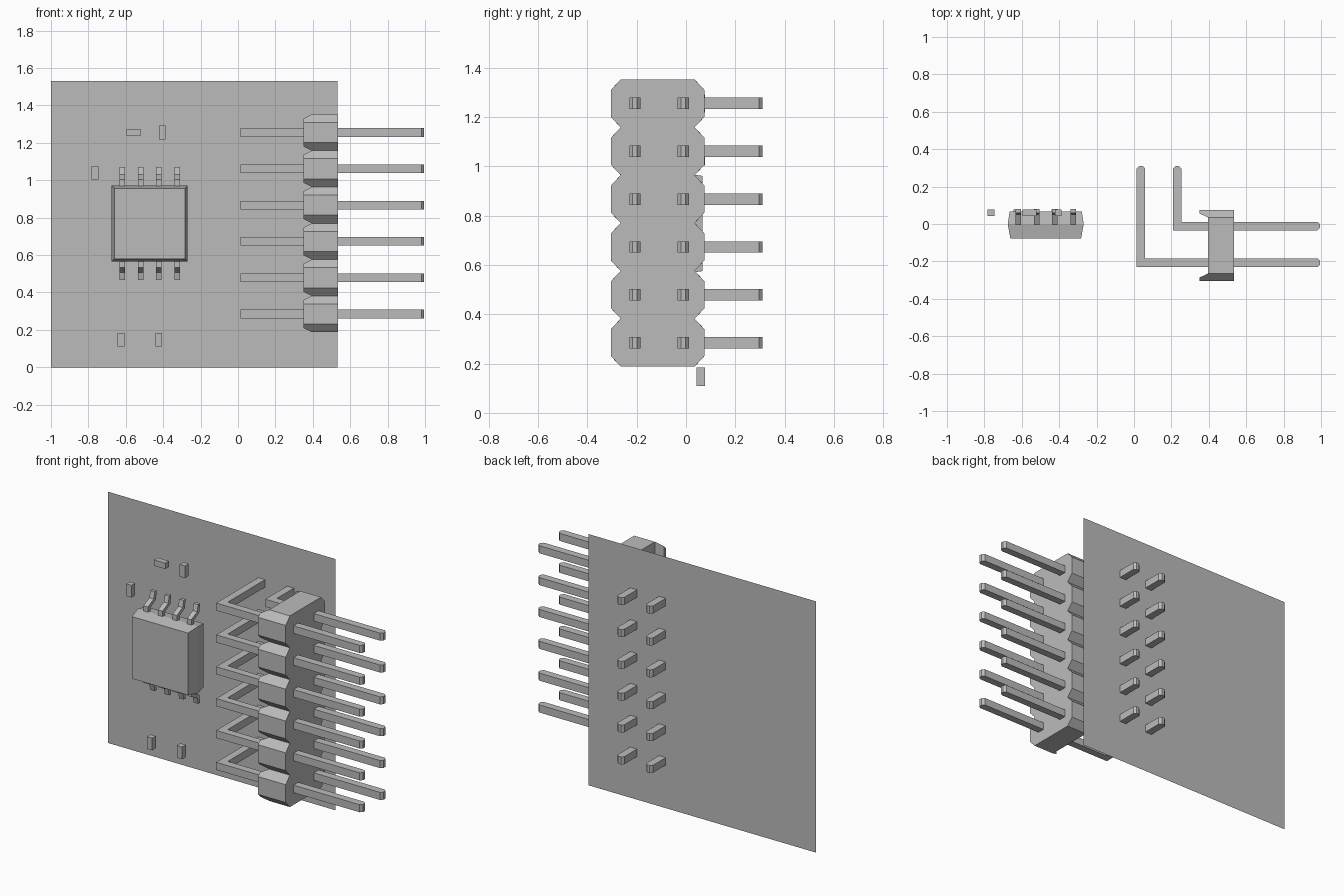
import bpy
import bmesh
from mathutils import Vector

cube = bpy.data.objects.get("Cube")
if cube:
    bpy.data.objects.remove(cube, do_unlink=True)

GREY = (0.5, 0.5, 0.5, 1.0)
grey = bpy.data.materials.new("plain grey")
grey.use_nodes = True
grey.diffuse_color = GREY
grey.node_tree.nodes["Principled BSDF"].inputs["Base Color"].default_value = GREY

ROWS = [0.285 + 0.194 * i for i in range(6)]
MID_Z = 0.768


def finish(name, bm):
    bmesh.ops.recalc_face_normals(bm, faces=bm.faces)
    mesh = bpy.data.meshes.new(name)
    bm.to_mesh(mesh)
    bm.free()
    mesh.materials.append(grey)
    obj = bpy.data.objects.new(name, mesh)
    bpy.context.collection.objects.link(obj)
    return obj


def prism(name, points, depth):
    """Extrude a flat outline along a vector."""
    bm = bmesh.new()
    face = bm.faces.new([bm.verts.new(p) for p in points])
    new = bmesh.ops.extrude_face_region(bm, geom=[face], use_keep_orig=True)
    verts = [g for g in new["geom"] if isinstance(g, bmesh.types.BMVert)]
    bmesh.ops.translate(bm, verts=verts, vec=Vector(depth))
    return finish(name, bm)


def loft(name, loops):
    """Join equal-length loops and cap both ends."""
    bm = bmesh.new()
    rings = [[bm.verts.new(p) for p in loop] for loop in loops]
    for a, b in zip(rings, rings[1:]):
        for i in range(len(a)):
            j = (i + 1) % len(a)
            bm.faces.new((a[i], a[j], b[j], b[i]))
    bm.faces.new(rings[0])
    bm.faces.new(rings[-1])
    return finish(name, bm)


def rect(y, x0, x1, z0, z1):
    return [(x0, y, z0), (x1, y, z0), (x1, y, z1), (x0, y, z1)]


# Board: a single thin sheet
bm = bmesh.new()
bm.faces.new([bm.verts.new(p) for p in rect(0.175, -1, 0.533, 0, 1.53)])
finish("board", bm)


# Right-angle pins with chamfered tips
def pin(name, x, y, z):
    w, c, tip, back = 0.046, 0.014, 0.995, 0.31
    outline = [(x, y), (tip - c, y), (tip, y + c), (tip, y + w - c),
               (tip - c, y + w), (x + w, y + w), (x + w, back - c),
               (x + w - c, back), (x + c, back), (x, back - c)]
    prism(name, [(px, py, z - w / 2) for px, py in outline], (0, 0, w))


for n, z in enumerate(ROWS):
    pin(f"long_pin_{n + 1}", 0.014, -0.23, z)
    pin(f"short_pin_{n + 1}", 0.208, -0.034, z)

# Header block: a stack of clipped rectangles, one per pin row
right_side, left_side = [], []
for z in ROWS:
    for dy, dz in ((0.04, -0.097), (0, -0.054), (0, 0.054)):
        right_side.append((0.395, 0.075 - dy, z + dz))
        left_side.append((0.395, -0.305 + dy, z + dz))
right_side.append((0.395, 0.035, ROWS[-1] + 0.097))
left_side.append((0.395, -0.265, ROWS[-1] + 0.097))
prism("header_block", right_side + left_side[::-1], (0.14, 0, 0))

# Tapered feet on the inner face of the header, along both edges
for n, z in enumerate(ROWS):
    for side, edge, s in (("back", 0.075, 1), ("front", -0.305, -1)):
        def ring(x, inset, half):
            return [(x, edge - s * inset, z - half), (x, edge, z - 0.054),
                    (x, edge, z + 0.054), (x, edge - s * inset, z + half)]
        loft(f"header_foot_{side}_{n + 1}",
             [ring(0.395, 0.04, 0.097), ring(0.349, 0.018, 0.074)])

# Chip body, widest at its middle
CX, CZ, HALF = -0.472, MID_Z, 0.203
loft("chip_body", [rect(y, CX - h, CX + h, CZ - h, CZ + h) for y, h in
                   ((-0.078, HALF - 0.014), (0, HALF), (0.067, HALF - 0.01))])

# Bent chip legs, mirrored above and below
LEG = [(0.18, -0.005), (0.235, -0.005), (0.262, 0.05), (0.302, 0.06),
       (0.302, 0.08), (0.25, 0.07), (0.222, 0.018), (0.18, 0.018)]
for n in range(4):
    x = -0.633 + 0.0975 * n
    for side, s in (("upper", 1), ("lower", -1)):
        prism(f"chip_leg_{side}_{n + 1}",
              [(x, y, CZ + s * d) for d, y in LEG], (0.03, 0, 0))

# Small surface components
PARTS = [(-0.558, 1.255, True), (-0.405, 1.255, False), (-0.765, 1.04, False),
         (-0.626, 0.147, False), (-0.424, 0.147, False)]
for n, (x, z, flat) in enumerate(PARTS):
    w, h = (0.038, 0.018) if flat else (0.018, 0.037)
    prism(f"small_component_{n + 1}",
          rect(0.043, x - w, x + w, z - h, z + h), (0, 0.035, 0))
